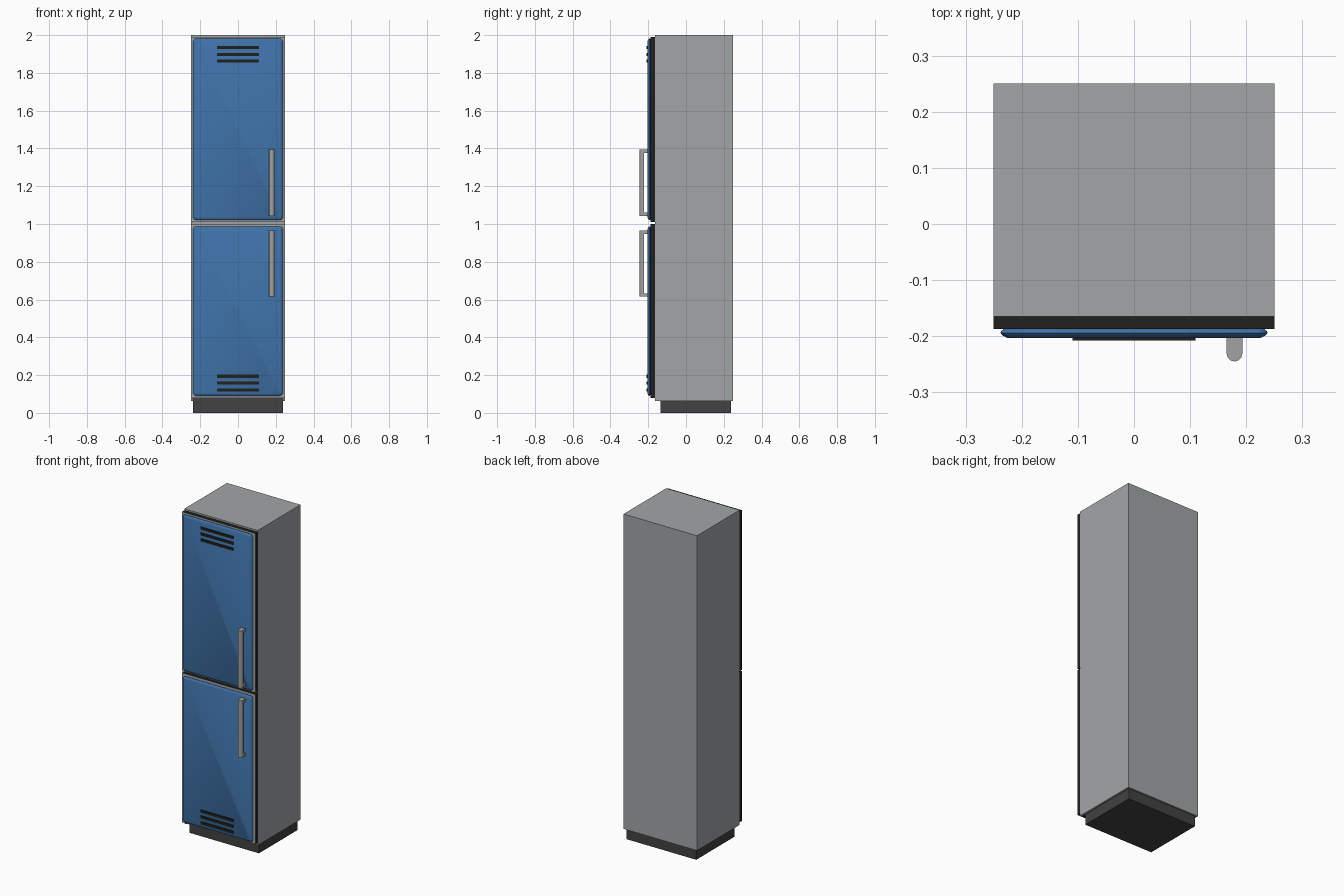
import bpy, bmesh, math

cube = bpy.data.objects.get("Cube")
if cube:
    bpy.data.objects.remove(cube, do_unlink=True)


def material(name, rgb):
    m = bpy.data.materials.new(name)
    m.use_nodes = True
    m.diffuse_color = (*rgb, 1)
    m.node_tree.nodes["Principled BSDF"].inputs["Base Color"].default_value = (*rgb, 1)
    return m


STEEL = material("steel grey", (0.36, 0.38, 0.39))
BLUE = material("door blue", (0.05, 0.17, 0.40))
BLACK = material("seal black", (0.014, 0.014, 0.013))
DARK = material("plinth grey", (0.055, 0.054, 0.057))
HANDLE = material("handle grey", (0.36, 0.36, 0.36))


def add_box(bm, x0, x1, y0, y1, z0, z1):
    verts = bmesh.ops.create_cube(bm, size=1)["verts"]
    for v in verts:
        v.co.x = x1 if v.co.x > 0 else x0
        v.co.y = y1 if v.co.y > 0 else y0
        v.co.z = z1 if v.co.z > 0 else z0


def finish(name, bm, *mats, smooth=None):
    bmesh.ops.recalc_face_normals(bm, faces=bm.faces)
    mesh = bpy.data.meshes.new(name)
    bm.to_mesh(mesh)
    bm.free()
    ob = bpy.data.objects.new(name, mesh)
    bpy.context.collection.objects.link(ob)
    for m in mats:
        mesh.materials.append(m)
    if smooth:
        bpy.ops.object.select_all(action='DESELECT')
        ob.select_set(True)
        bpy.context.view_layer.objects.active = ob
        bpy.ops.object.shade_smooth_by_angle(angle=math.radians(smooth))
    return ob


def boxes(name, mat, *sizes):
    bm = bmesh.new()
    for s in sizes:
        add_box(bm, *s)
    return finish(name, bm, mat)


def rounded_ring(bm, y, x1, z0, z1, r, steps=4):
    """Rounded rectangle of vertices facing the front."""
    ring = []
    corners = [(x1 - r, z1 - r), (r - x1, z1 - r), (r - x1, z0 + r), (x1 - r, z0 + r)]
    for i, (cx, cz) in enumerate(corners):
        for k in range(steps + 1):
            a = (i + k / steps) * math.pi / 2
            ring.append(bm.verts.new((cx + r * math.cos(a), y, cz + r * math.sin(a))))
    return ring


def door_panel(name, z0, z1):
    bm = bmesh.new()
    rings = []
    for inset, y in ((0.008, -0.186), (0.001, -0.191), (0, -0.194),
                     (0.004, -0.199), (0.012, -0.203)):
        rings.append(rounded_ring(bm, y, 0.238 - inset, z0 + inset, z1 - inset, 0.018 - inset / 2))
    for a, b in zip(rings, rings[1:]):
        for i in range(len(a)):
            j = (i + 1) % len(a)
            bm.faces.new((a[i], a[j], b[j], b[i]))
    bm.faces.new(rings[0])
    bm.faces.new(rings[-1])
    finish(name, bm, BLUE, smooth=55)


def door_seal(name, z0, z1):
    # Black edges with a steel front rim
    bm = bmesh.new()
    add_box(bm, -0.25, 0.25, -0.187, -0.165, z0, z1)
    bm.normal_update()
    for f in bm.faces:
        f.material_index = 1 if f.normal.y < -0.5 else 0
    finish(name, bm, BLACK, STEEL)


def handle(name, z0, z1):
    # Grip with a rounded front, held by a post at each end
    bm = bmesh.new()
    cx, r, back, front = 0.179, 0.014, -0.222, -0.245
    outline = [(cx + r, back), (cx - r, back)]
    for k in range(7):
        a = math.pi * k / 6
        outline.append((cx - r * math.cos(a), front + r * (1 - math.sin(a))))
    face = bm.faces.new([bm.verts.new((x, y, z0)) for x, y in outline])
    top = bmesh.ops.extrude_face_region(bm, geom=[face])["geom"]
    for v in top:
        if isinstance(v, bmesh.types.BMVert):
            v.co.z = z1
    for a in (z0, z1 - 0.018):
        add_box(bm, cx - r, cx + r, back, -0.201, a, a + 0.018)
    finish(name, bm, HANDLE, smooth=40)


def vents(name, z_mid):
    boxes(name, BLACK, *[(-0.11, 0.11, -0.208, -0.2, z_mid + d - 0.008, z_mid + d + 0.008)
                         for d in (-0.036, 0, 0.036)])


# Cabinet with a thin skirt on the sides and back that hides the plinth top
boxes("cabinet", STEEL,
      (-0.25, 0.25, -0.165, 0.25, 0.08, 2.0),
      (-0.25, -0.238, -0.165, 0.25, 0.064, 0.08),
      (0.238, 0.25, -0.165, 0.25, 0.064, 0.08),
      (-0.238, 0.238, 0.24, 0.25, 0.064, 0.08))
boxes("plinth", DARK, (-0.237, 0.237, -0.135, 0.239, 0, 0.08))

# Doors
door_seal("upper_door_seal", 1.01, 1.99)
door_seal("lower_door_seal", 0.08, 1.0)
door_panel("upper_door", 1.02, 1.982)
door_panel("lower_door", 0.09, 0.988)
handle("upper_handle", 1.042, 1.395)
handle("lower_handle", 0.615, 0.965)
vents("upper_vents", 1.898)
vents("lower_vents", 0.158)
